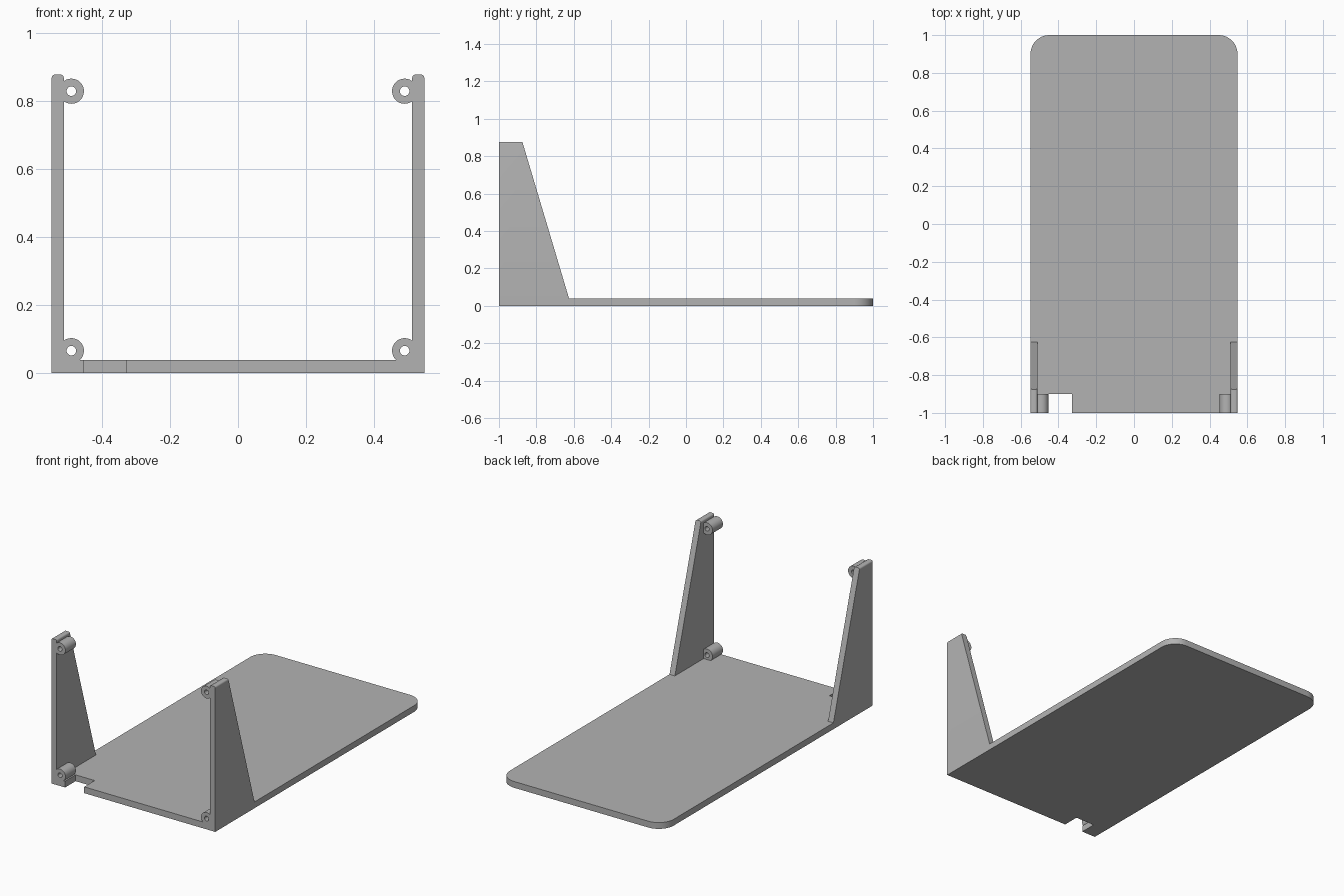
import bpy, bmesh
from math import sin, cos, pi
from mathutils import Vector

if "Cube" in bpy.data.objects:
    bpy.data.objects.remove(bpy.data.objects["Cube"])

HALF_W, FRONT, BACK = 0.548, -1.0, 1.0
PLATE_T, WALL_T, HEIGHT = 0.038, 0.036, 0.877
BOSS_X, BOSS_R, HOLE_R, BOSS_LEN = 0.49, 0.037, 0.014, 0.1

grey = bpy.data.materials.new("plain_grey")
grey.use_nodes = True
colour = (0.45, 0.45, 0.45, 1)
grey.diffuse_color = colour
grey.node_tree.nodes["Principled BSDF"].inputs["Base Color"].default_value = colour


def finish(name, bm, smooth=False):
    bmesh.ops.recalc_face_normals(bm, faces=bm.faces)
    mesh = bpy.data.meshes.new(name)
    bm.to_mesh(mesh)
    bm.free()
    mesh.materials.append(grey)
    obj = bpy.data.objects.new(name, mesh)
    bpy.context.collection.objects.link(obj)
    if smooth:
        bpy.ops.object.select_all(action='DESELECT')
        obj.select_set(True)
        bpy.context.view_layer.objects.active = obj
        bpy.ops.object.shade_smooth_by_angle()
    return obj


def extrude_profile(points, direction):
    bm = bmesh.new()
    face = bm.faces.new([bm.verts.new(p) for p in points])
    moved = bmesh.ops.extrude_face_region(bm, geom=[face], use_keep_orig=True)
    verts = [g for g in moved["geom"] if isinstance(g, bmesh.types.BMVert)]
    bmesh.ops.translate(bm, verts=verts, vec=Vector(direction))
    return bm


def arc(cx, cy, r, start, steps=12):
    return [(cx + r * cos(start + pi / 2 * i / steps),
             cy + r * sin(start + pi / 2 * i / steps), 0) for i in range(steps + 1)]


# Base plate with rounded back corners and a cable notch in the front edge
R = 0.1
notch = [(-0.455, FRONT, 0), (-0.455, -0.9, 0), (-0.328, -0.9, 0), (-0.328, FRONT, 0)]
outline = ([(-HALF_W, FRONT, 0)] + notch + [(HALF_W, FRONT, 0)]
           + arc(HALF_W - R, BACK - R, R, 0) + arc(R - HALF_W, BACK - R, R, pi / 2))
finish("base_plate", extrude_profile(outline, (0, 0, PLATE_T)), smooth=True)

for side, s in (("left", 1), ("right", -1)):
    # Tapered side bracket with softened long top edges
    x = s * HALF_W
    profile = [(x, FRONT, PLATE_T), (x, -0.625, PLATE_T),
               (x, -0.875, HEIGHT), (x, FRONT, HEIGHT)]
    bm = extrude_profile(profile, (-s * WALL_T, 0, 0))
    top = [e for e in bm.edges if all(v.co.z > HEIGHT - 0.001 for v in e.verts)
           and abs(e.verts[0].co.x - e.verts[1].co.x) < 0.001]
    bmesh.ops.bevel(bm, geom=top, offset=0.01, segments=4, profile=0.5, affect='EDGES')
    finish(side + "_bracket", bm, smooth=True)

    # Hollow screw bosses at the foot and top of each bracket
    for level, z in (("lower", 0.065), ("upper", 0.828)):
        bm = bmesh.new()
        n = 32
        rings = [[bm.verts.new((s * BOSS_X + r * cos(2 * pi * i / n), y,
                                z + r * sin(2 * pi * i / n))) for i in range(n)]
                 for r, y in ((BOSS_R, FRONT), (BOSS_R, FRONT + BOSS_LEN),
                              (HOLE_R, FRONT + BOSS_LEN), (HOLE_R, FRONT))]
        for k in range(4):
            a, b = rings[k], rings[(k + 1) % 4]
            for i in range(n):
                j = (i + 1) % n
                bm.faces.new((a[i], a[j], b[j], b[i]))
        finish(f"{side}_{level}_boss", bm, smooth=True)
